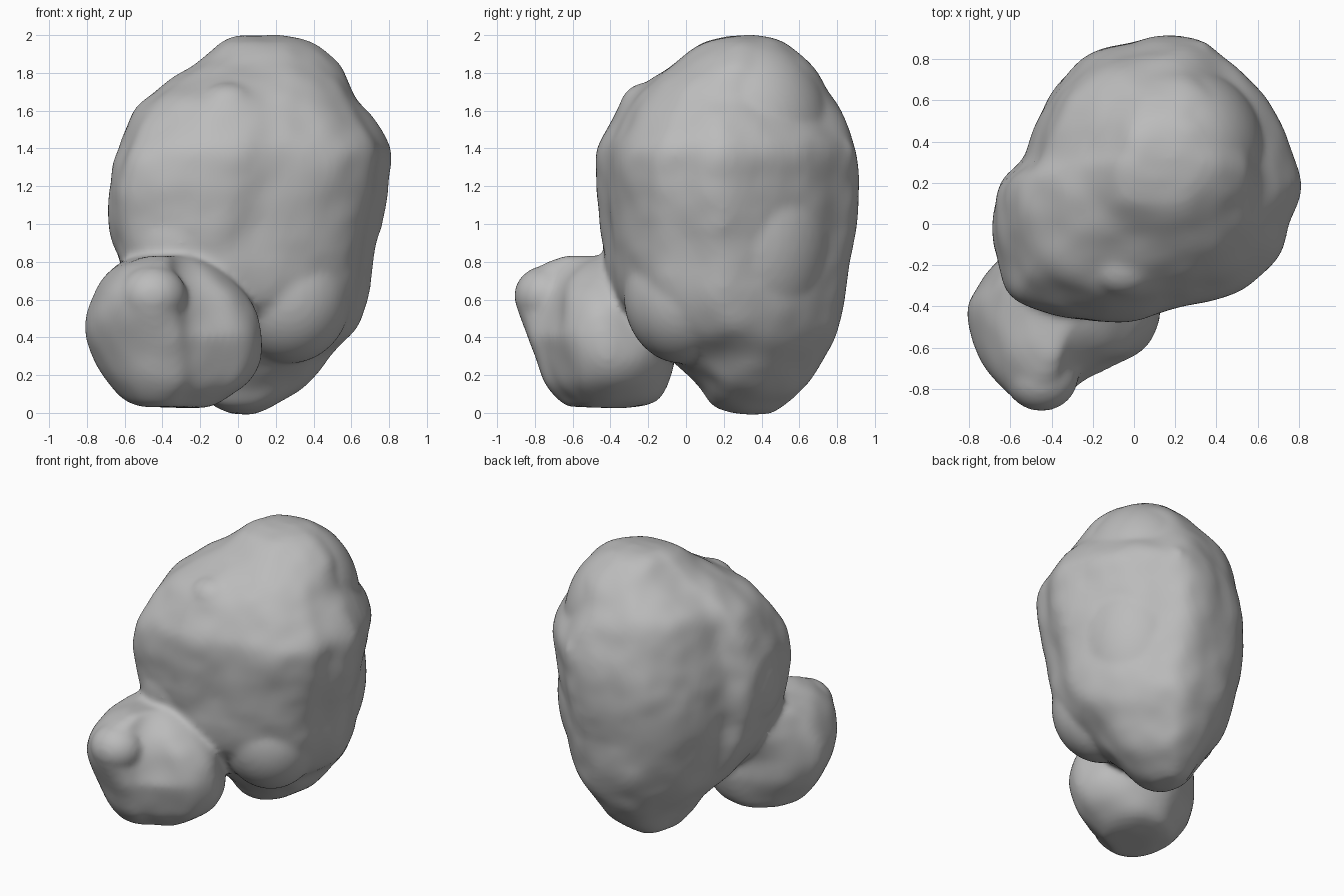
import bpy, bmesh
from mathutils import Vector, noise

cube = bpy.data.objects.get("Cube")
if cube:
    bpy.data.objects.remove(cube, do_unlink=True)


def spline(points, steps, closed):
    """Catmull-Rom curve through points of any dimension."""
    pts = [Vector(p) for p in points]
    n = len(pts)

    def at(i):
        return pts[i % n] if closed else pts[max(0, min(n - 1, i))]

    out = []
    for i in range(n if closed else n - 1):
        a, b, c, d = (at(i + k) for k in (-1, 0, 1, 2))
        for s in range(steps):
            t = s / steps
            out.append(b + (c - a) * (t / 2)
                       + (a * 2 - b * 5 + c * 4 - d) * (t * t / 2)
                       + (b * 3 - a - c * 3 + d) * (t ** 3 / 2))
    if not closed:
        out.append(pts[-1])
    return out


def unit_ring(outline):
    """Smooth an outline and fit it to the square from -1 to 1."""
    ring = spline(outline, 4, True)
    low = Vector([min(p[k] for p in ring) for k in (0, 1)])
    high = Vector([max(p[k] for p in ring) for k in (0, 1)])
    mid, half = (low + high) / 2, (high - low) / 2
    return [Vector(((p.x - mid.x) / half.x, (p.y - mid.y) / half.y)) for p in ring]


def add_lobe(bm, outline, extents, widest, rough):
    """Loft the outline through rows of z: (x min, x max, y min, y max).
    It is exact at the widest level and rounder away from it."""
    ring = unit_ring(outline)
    bottom, top = min(extents), max(extents)
    lows = spline([(r[0], r[2], z) for z, r in extents.items()], 4, False)
    highs = spline([(r[1], r[3], z) for z, r in extents.items()], 4, False)
    part = bmesh.new()
    rows = []
    for lo, hi in zip(lows, highs):
        mid, half = (lo + hi) / 2, (hi - lo) / 2
        level = ((lo.z - bottom) / (top - bottom) - widest) * 2
        rounding = min(.45, level ** 2)
        row = []
        for p in ring:
            q = p.lerp(p.normalized(), rounding)
            row.append(part.verts.new((mid.x + q.x * half.x, mid.y + q.y * half.y, lo.z)))
        rows.append(row)
    n = len(ring)
    for a, b in zip(rows, rows[1:]):
        for i in range(n):
            j = (i + 1) % n
            part.faces.new((a[i], a[j], b[j], b[i]))
    part.faces.new(rows[0])
    part.faces.new(rows[-1])
    bmesh.ops.recalc_face_normals(part, faces=part.faces)
    # gentle lumps and hollows
    part.normal_update()
    moves = [(v, v.normal * rough * (noise.noise(v.co * 4) + noise.noise(v.co * 8) / 2))
             for v in part.verts]
    for v, move in moves:
        v.co += move
    temp = bpy.data.meshes.new("lobe_temp")
    part.to_mesh(temp)
    part.free()
    bm.from_mesh(temp)
    bpy.data.meshes.remove(temp)


def add_lump(bm, centre, radii):
    made = bmesh.ops.create_icosphere(bm, subdivisions=4, radius=1)["verts"]
    for v in made:
        v.co = Vector(c + r * k for c, r, k in zip(centre, radii, v.co))


body = bmesh.new()

# Large lobe
add_lobe(body, [
    (.81, .2), (.72, .45), (.6, .65), (.45, .8), (.33, .9), (.2, .92), (0, .89),
    (-.2, .83), (-.36, .69), (-.46, .52), (-.53, .32), (-.65, .2), (-.68, 0),
    (-.65, -.2), (-.59, -.35), (-.4, -.43), (-.1, -.48), (.15, -.42), (.38, -.37),
    (.55, -.29), (.7, -.15), (.75, 0)], {
    0: (-.03, .07, .24, .45),
    .04: (-.13, .18, .14, .53),
    .13: (-.2, .34, .07, .62),
    .28: (-.32, .47, -.08, .73),
    .42: (-.44, .61, -.24, .8),
    .6: (-.56, .68, -.38, .85),
    .85: (-.65, .73, -.44, .88),
    1.1: (-.68, .78, -.47, .91),
    1.25: (-.67, .8, -.48, .91),
    1.4: (-.63, .81, -.47, .9),
    1.55: (-.57, .72, -.39, .84),
    1.65: (-.5, .64, -.33, .79),
    1.75: (-.37, .59, -.22, .73),
    1.85: (-.22, .53, -.07, .66),
    1.96: (-.1, .39, .07, .54),
    2: (0, .22, .2, .43)}, .55, .015)

# Small lobe
add_lobe(body, [
    (.12, -.45), (.05, -.25), (-.1, -.1), (-.4, -.06), (-.65, -.2), (-.75, -.33),
    (-.81, -.45), (-.76, -.67), (-.65, -.82), (-.52, -.9), (-.42, -.91), (-.33, -.87),
    (-.26, -.76), (-.15, -.69), (0, -.65), (.08, -.57)], {
    .03: (-.5, -.17, -.62, -.3),
    .06: (-.6, -.09, -.67, -.16),
    .15: (-.68, .05, -.75, -.1),
    .28: (-.76, .12, -.8, -.06),
    .45: (-.81, .12, -.86, -.05),
    .6: (-.78, .06, -.9, 0),
    .7: (-.73, -.03, -.86, 0),
    .78: (-.65, -.11, -.77, .04),
    .83: (-.53, -.2, -.64, .05)}, .8, .01)

# Nose on the small lobe
add_lump(body, (-.45, -.74, .62), (.18, .17, .16))

# Brow, left crest, shoulders, front ledge and back tip on the large lobe
add_lump(body, (-.05, -.2, 1.62), (.17, .15, .13))
add_lump(body, (-.6, -.02, 1.07), (.09, .2, .25))
add_lump(body, (.22, .35, 1.49), (.42, .42, .5))
add_lump(body, (.25, .35, .94), (.44, .44, .62))
add_lump(body, (-.3, -.1, .9), (.34, .34, .36))
add_lump(body, (.27, -.02, .62), (.33, .31, .36))
add_lump(body, (.33, .82, 1.38), (.05, .07, .08))

mesh = bpy.data.meshes.new("two_lobed_rock")
body.to_mesh(mesh)
body.free()
rock = bpy.data.objects.new("two_lobed_rock", mesh)
bpy.context.collection.objects.link(rock)

# Fuse the parts and soften the seams
fuse = rock.modifiers.new("fuse", "REMESH")
fuse.mode = "VOXEL"
fuse.voxel_size = .02
fuse.use_smooth_shade = True
soften = rock.modifiers.new("soften", "SMOOTH")
soften.factor = .5
soften.iterations = 10

# Grey stone
stone = bpy.data.materials.new("grey_stone")
stone.use_nodes = True
colour = (.5, .5, .5, 1)
stone.diffuse_color = colour
stone.node_tree.nodes["Principled BSDF"].inputs["Base Color"].default_value = colour
mesh.materials.append(stone)
for face in mesh.polygons:
    face.use_smooth = True
